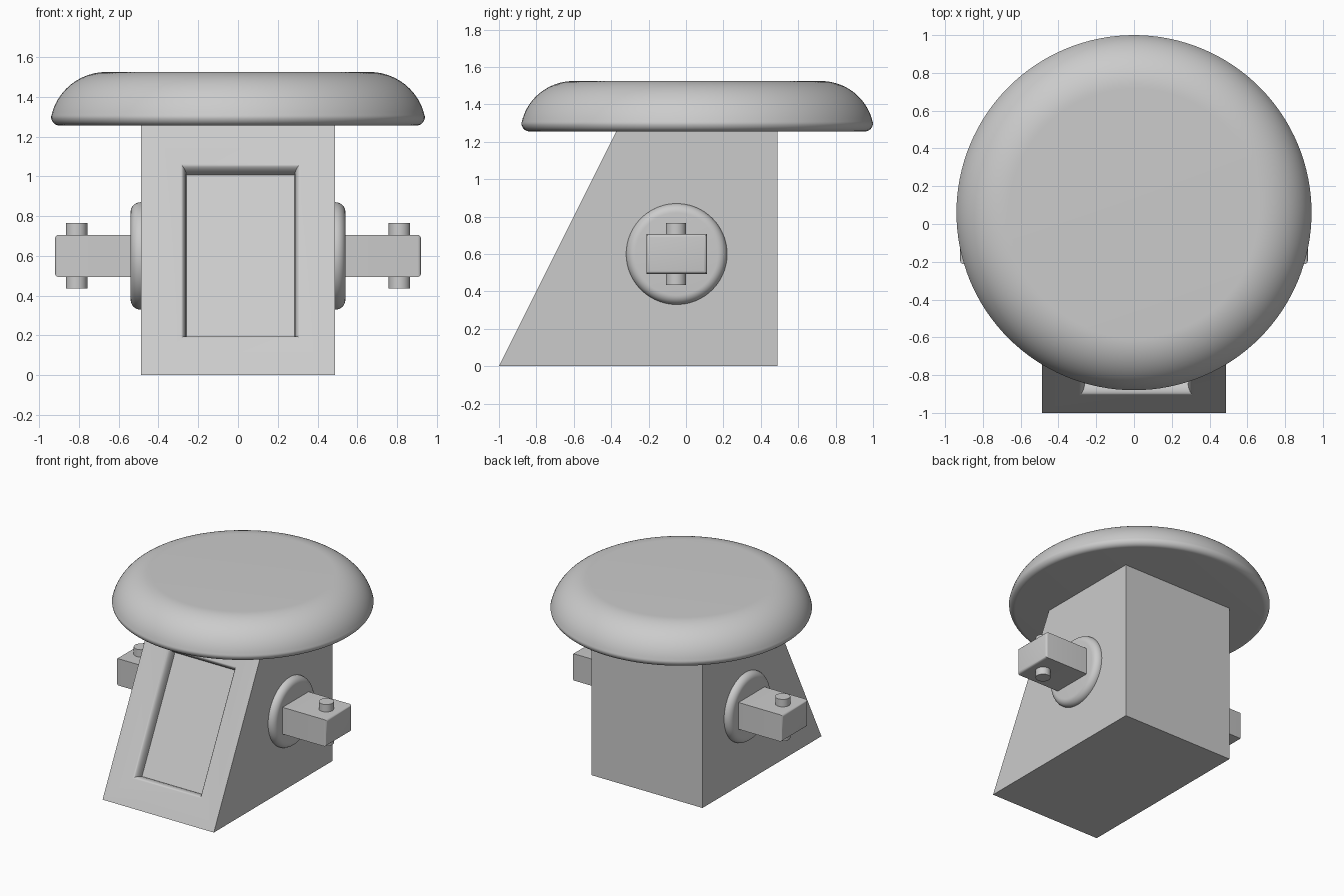
import bpy, bmesh
from math import sin, cos, pi, radians, sqrt
from mathutils import Matrix, Vector

cube = bpy.data.objects.get("Cube")
if cube:
    bpy.data.objects.remove(cube, do_unlink=True)

grey = bpy.data.materials.new("plain grey")
grey.use_nodes = True
colour = (0.6, 0.6, 0.6, 1)
grey.diffuse_color = colour
grey.node_tree.nodes["Principled BSDF"].inputs["Base Color"].default_value = colour


def finish(bm, name, angle=None):
    bmesh.ops.recalc_face_normals(bm, faces=bm.faces)
    mesh = bpy.data.meshes.new(name)
    bm.to_mesh(mesh)
    bm.free()
    mesh.materials.append(grey)
    ob = bpy.data.objects.new(name, mesh)
    bpy.context.collection.objects.link(ob)
    if angle:
        bpy.ops.object.select_all(action='DESELECT')
        ob.select_set(True)
        bpy.context.view_layer.objects.active = ob
        bpy.ops.object.shade_smooth_by_angle(angle=radians(angle))
    return ob


def bridge(bm, a, b):
    n = len(a)
    for i in range(n):
        j = (i + 1) % n
        bm.faces.new((a[i], a[j], b[j], b[i]))


def lathe(name, profile, matrix, sides=96):
    """Closed solid of revolution about local z from (radius, height) points."""
    bm = bmesh.new()
    rings = []
    for r, z in profile:
        rings.append([bm.verts.new((r * cos(2 * pi * i / sides), r * sin(2 * pi * i / sides), z))
                      for i in range(sides)])
    for a, b in zip(rings, rings[1:]):
        bridge(bm, a, b)
    bm.faces.new(rings[0])
    bm.faces.new(rings[-1])
    bm.transform(matrix)
    return finish(bm, name, 40)


def arc(cx, cz, rx, rz, start, end, steps):
    angles = [radians(start + (end - start) * i / steps) for i in range(steps + 1)]
    return [(cx + rx * cos(t), cz + rz * sin(t)) for t in angles]


# Body: wedge with a sunken, round-lipped panel in its sloping front
HALF, TOP, BACK = 0.488, 1.255, 0.49
up = Vector((0, 1, 2)).normalized()
inward = Vector((0, 2, -1)).normalized()


def slope_ring(bm, x0, x1, s0, s1, depth):
    return [bm.verts.new(Vector((x, -1, 0)) + up * s + inward * depth)
            for x, s in ((x0, s0), (x1, s0), (x1, s1), (x0, s1))]


bm = bmesh.new()
front = slope_ring(bm, -HALF, HALF, 0, TOP * sqrt(5) / 2, 0)
back = [bm.verts.new((v.co.x, BACK, v.co.z)) for v in front]
bridge(bm, front, back)
bm.faces.new(back)
previous = front
for i in range(9):
    t = i / 8 * pi / 2
    inset, depth = 0.03 * sin(t), 0.07 * (1 - cos(t))
    ring = slope_ring(bm, -0.29 + inset, 0.315 - inset, 0.207 + inset, 1.19 - inset, depth)
    bridge(bm, previous, ring)
    previous = ring
bm.faces.new(previous)
finish(bm, "body", 35)

# Domed cap with a flat top and rounded lower rim
rim = arc(0.895, 1.30, 0.045, 0.045, -90, 0, 8)
dome = arc(0.66, 1.245, 0.285, 0.28, 13, 90, 20)
lathe("cap", rim + dome, Matrix.Translation((0, 0.06, 0)), 128)

# Side fittings: round flange, square arm and vertical pin on each side
AXIS_Y, AXIS_Z = -0.05, 0.60
for side, label in ((1, "left"), (-1, "right")):
    flange = [(0.27, 0)] + arc(0.22, 0.005, 0.05, 0.05, 0, 90, 8)
    lathe(label + "_flange", flange,
          Matrix.Translation((side * 0.485, AXIS_Y, AXIS_Z)) @ Matrix.Rotation(side * pi / 2, 4, 'Y'))

    bm = bmesh.new()
    bmesh.ops.create_cube(bm, size=1)
    bm.transform(Matrix.Translation((side * 0.71, AXIS_Y, AXIS_Z))
                 @ Matrix.Diagonal((0.42, 0.325, 0.212, 1)))
    tip = [e for e in bm.edges if all(abs(v.co.x) > 0.8 for v in e.verts)]
    bmesh.ops.bevel(bm, geom=tip, offset=0.018, segments=4, profile=0.5, affect='EDGES')
    finish(bm, label + "_arm", 35)

    lathe(label + "_pin", [(0.054, 0.435), (0.054, 0.765)],
          Matrix.Translation((side * 0.812, AXIS_Y - 0.003, 0)), 32)
